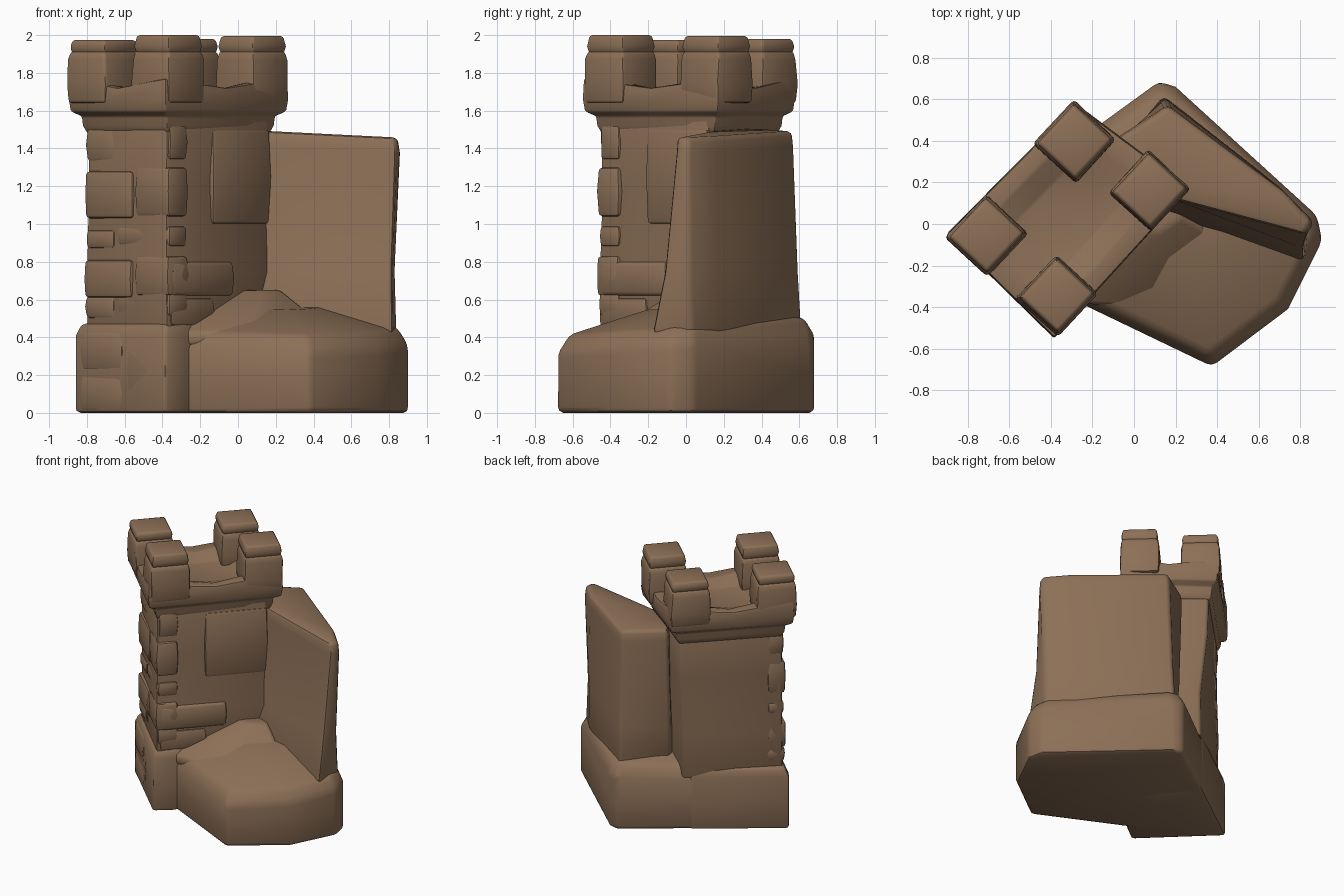
import bpy, bmesh, math, random
from mathutils import Vector

random.seed(4)
if "Cube" in bpy.data.objects:
    bpy.data.objects.remove(bpy.data.objects["Cube"], do_unlink=True)

# One weathered stone colour
stone = bpy.data.materials.new("brown_stone")
stone.use_nodes = True
colour = (0.265, 0.162, 0.095, 1)
stone.diffuse_color = colour
bsdf = next(n for n in stone.node_tree.nodes if n.type == 'BSDF_PRINCIPLED')
bsdf.inputs["Base Color"].default_value = colour
bsdf.inputs["Roughness"].default_value = 0.9


def loft(name, rings, bevel=0.015, jitter=0.0):
    """Skin a stack of matching rings, soften the corners and shade smooth."""
    bm = bmesh.new()
    layers = [[bm.verts.new(p) for p in ring] for ring in rings]
    for low, high in zip(layers, layers[1:]):
        for i in range(len(low)):
            j = (i + 1) % len(low)
            bm.faces.new((low[i], low[j], high[j], high[i]))
    bm.faces.new(layers[0][::-1])
    bm.faces.new(layers[-1])
    for layer in layers[1:-1]:
        for v in layer:
            v.co += Vector([random.uniform(-jitter, jitter) for _ in range(3)])
    bmesh.ops.recalc_face_normals(bm, faces=bm.faces)
    sharp = [e for e in bm.edges if e.calc_face_angle(0) > math.radians(28)]
    bmesh.ops.bevel(bm, geom=sharp, offset=bevel, segments=2, profile=0.5,
                    affect='EDGES', clamp_overlap=True)
    mesh = bpy.data.meshes.new(name)
    bm.to_mesh(mesh)
    bm.free()
    mesh.materials.append(stone)
    obj = bpy.data.objects.new(name, mesh)
    bpy.context.collection.objects.link(obj)
    bpy.ops.object.select_all(action='DESELECT')
    obj.select_set(True)
    bpy.context.view_layer.objects.active = obj
    bpy.ops.object.shade_smooth_by_angle(angle=math.radians(42))
    return obj


# Tower frame: u runs along the long side, v along the short side
CENTRE = Vector((-0.32, 0.04, 0))
U = Vector((math.cos(math.radians(47)), math.sin(math.radians(47)), 0))
V = Vector((-U.y, U.x, 0))


def rect(hu, hv, z, origin):
    return [origin + U * (a * hu) + V * (b * hv) + Vector((0, 0, z))
            for a, b in ((-1, -1), (1, -1), (1, 1), (-1, 1))]


def tower_block(name, u0, u1, v0, v1, z0, z1, bevel=0.02):
    hu, hv = (u1 - u0) / 2, (v1 - v0) / 2
    origin = CENTRE + U * (u0 + u1) / 2 + V * (v0 + v1) / 2
    return loft(name, [rect(hu - 0.006, hv - 0.006, z0, origin),
                       rect(hu, hv, (z0 + z1) / 2, origin),
                       rect(hu - 0.006, hv - 0.006, z1, origin)], bevel, 0.006)


def outline(points, z, scale=1.0, pivot=(0.2, 0.05), slope=(0.0, 0.0)):
    ring = []
    for x, y in points:
        x = pivot[0] + (x - pivot[0]) * scale
        y = pivot[1] + (y - pivot[1]) * scale
        ring.append(Vector((x, y, z + slope[0] * x + slope[1] * y)))
    return ring


# Rock base with a sloping top that climbs to the wall
base = [(-0.865, -0.03), (-0.25, -0.385), (0.375, -0.685), (0.74, -0.41), (0.905, -0.08),
        (0.88, 0.04), (0.20, 0.66), (0.12, 0.685)]
tilt = (0, 0.07)
loft("rock_base", [outline(base, 0), outline(base, 0.2),
                   outline(base, 0.365, slope=tilt), outline(base, 0.455, 0.92, slope=tilt),
                   outline(base, 0.56, 0.35, slope=tilt)], 0.03)

# Tower plinth
plinth = [(-0.87, -0.03), (-0.39, -0.495), (-0.28, -0.41), (0.0, 0.0), (-0.3, 0.385)]
spot = CENTRE.xy
loft("tower_plinth", [outline(plinth, 0), outline(plinth, 0.2), outline(plinth, 0.41),
                      outline(plinth, 0.475, 0.94, spot)], 0.025)

# Rubble sloping against the tower foot
rubble = [(-0.32, -0.38), (0.08, -0.4), (0.5, -0.12), (0.3, 0.2), (-0.2, 0.0)]
loft("foot_rubble", [outline(rubble, 0.36), outline(rubble, 0.43),
                     outline(rubble, 0.65, 0.25, (0.14, 0.08))], 0.02)

# Tower shaft, its back corner leaning out toward the top
shaft_low = [(-0.805, -0.04), (-0.375, -0.462), (0.172, 0.12), (-0.265, 0.415)]
shaft_high = [(-0.8, -0.04), (-0.375, -0.462), (0.168, 0.12), (-0.28, 0.485)]
loft("tower_shaft", [outline(shaft_low, 0.4), outline(shaft_low, 0.75),
                     outline(shaft_high, 1.2, 0.985, spot), outline(shaft_high, 1.56)],
     0.02, 0.008)

# Stone courses on the narrow front side of the shaft
courses = [(0.5, 0.62, 0.022), (0.61, 0.81, 0.034), (0.87, 0.97, 0.018),
           (1.03, 1.28, 0.028), (1.33, 1.51, 0.014)]
for i, (z0, z1, out) in enumerate(courses):
    split = -0.06 if i % 2 else 0.08
    face = -0.385 - out
    tower_block(f"corner_stone_{i}", face, -0.28, split + 0.005, 0.298, z0, z1)
    tower_block(f"front_stone_{i}", face + 0.004, -0.25, -0.308 - out * 0.4,
                split - 0.005, z0 + 0.01, z1 + 0.02)

# Broad facing stones on the side toward the courtyard
tower_block("upper_facing_stone", -0.06, 0.395, -0.314, -0.1, 1.0, 1.5)
tower_block("middle_facing_stone", -0.38, 0.1, -0.325, -0.1, 0.62, 0.8)
tower_block("lower_facing_stone", -0.385, -0.05, -0.32, -0.1, 0.46, 0.61)

# Cracked stones of the plinth
for i, (v0, v1, z0, z1) in enumerate(((-0.31, -0.03, 0.01, 0.43), (-0.01, 0.31, 0.01, 0.2),
                                      (-0.01, 0.3, 0.22, 0.43))):
    tower_block(f"plinth_stone_{i}", -0.437, -0.3, v0, v1, z0, z1)

# Parapet: flared cornice, then a rim that dips between the corners to a sunken floor
corners = [(-0.9, -0.045), (-0.385, -0.55), (0.27, 0.17), (-0.28, 0.58)]
rim = []
for i, (x, y) in enumerate(corners):
    nx, ny = corners[(i + 1) % len(corners)]
    rim += [(x, y), ((x + nx) / 2, (y + ny) / 2)]
parapet = [(0.83, 1.48, 0), (0.87, 1.52, 0), (0.88, 1.57, 0), (0.98, 1.595, 0), (1.0, 1.66, 0),
           (0.99, 1.77, 0.05), (0.75, 1.77, 0.06), (0.45, 1.68, 0.01)]
rings = []
for scale, z, dip in parapet:
    ring = outline(rim, z, scale, spot)
    for p in ring[1::2]:
        p.z -= dip
    rings.append(ring)
loft("parapet", rings, 0.01)

# Corner merlons with capstones
merlons = {"left": (-0.71, -0.055, 1.975), "front": (-0.37, -0.345, 2.0),
           "right": (0.075, 0.16, 1.995), "back": (-0.285, 0.395, 1.98)}
for side, (x, y, top) in merlons.items():
    spot_m = Vector((x, y, 0))
    loft("merlon_" + side, [rect(0.138, 0.135, 1.64, spot_m), rect(0.143, 0.139, 1.74, spot_m),
                            rect(0.14, 0.136, 1.87, spot_m), rect(0.13, 0.125, 1.915, spot_m)],
         0.018, 0.005)
    loft("capstone_" + side, [rect(0.124, 0.119, 1.9, spot_m), rect(0.133, 0.128, 1.94, spot_m),
                              rect(0.122, 0.118, top, spot_m)], 0.014)

# Thick curtain wall, flared at the foot and leaning back from the courtyard
wall_foot = [(-0.1, 0.33), (0.14, 0.62), (0.70, 0.18), (0.84, 0.03), (0.82, -0.18),
             (0.2, -0.02), (0.0, 0.12)]
wall_mid = [(-0.12, 0.36), (0.15, 0.6), (0.71, 0.17), (0.835, 0.015), (0.815, -0.115),
            (0.2, 0.085), (0.0, 0.15)]
wall_top = [(-0.12, 0.39), (0.16, 0.575), (0.72, 0.16), (0.865, 0.01), (0.835, -0.055),
            (0.2, 0.115), (0.0, 0.17)]
fall = (-0.05, 0)
loft("curtain_wall", [outline(wall_foot, 0.42), outline(wall_mid, 0.75),
                      outline(wall_top, 1.42, slope=fall),
                      outline(wall_top, 1.5, 0.975, (0.35, 0.2), fall)], 0.025)
